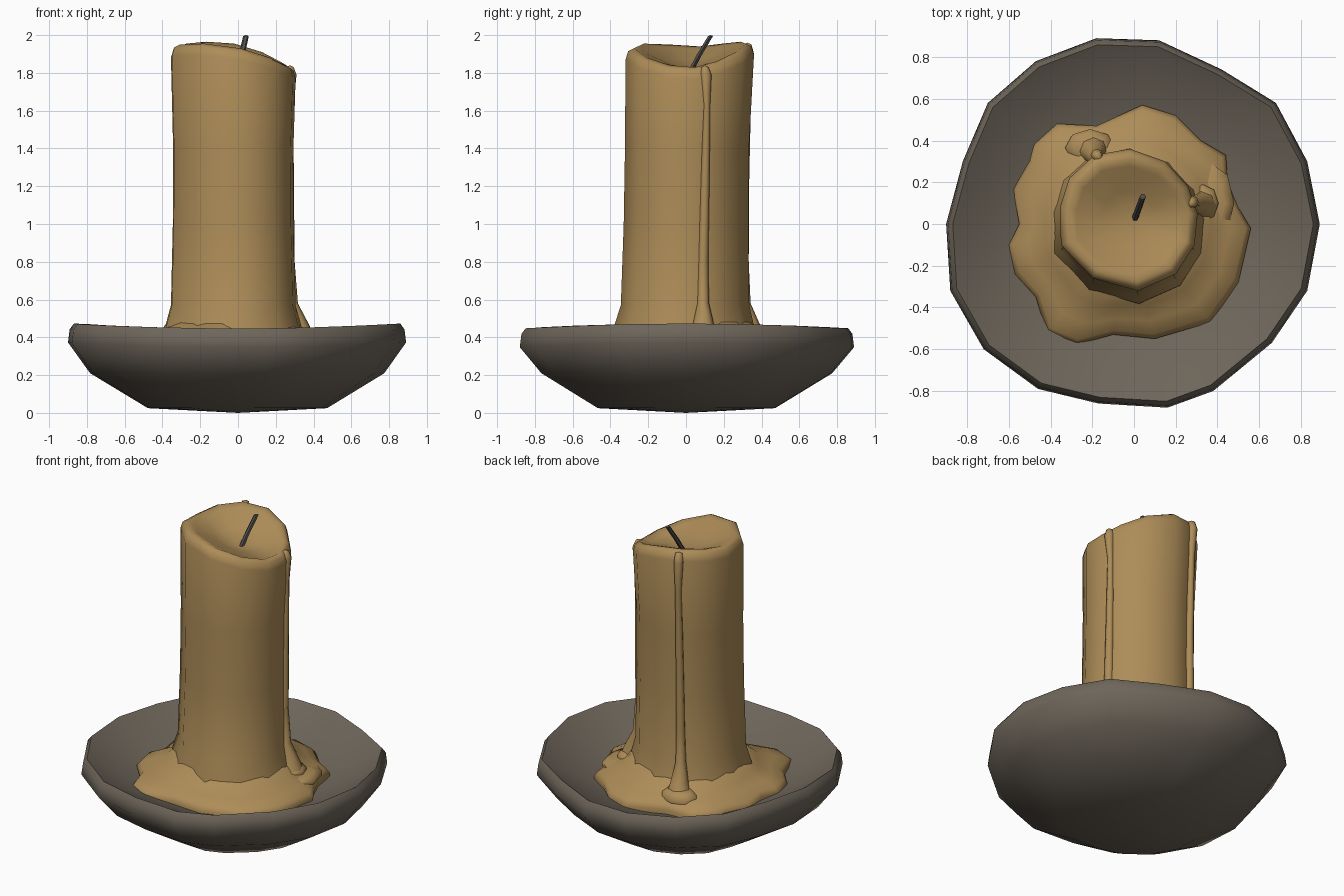
import bpy, bmesh, math
from mathutils import Vector

if "Cube" in bpy.data.objects:
    bpy.data.objects.remove(bpy.data.objects["Cube"])


def material(name, rgb):
    m = bpy.data.materials.new(name)
    m.diffuse_color = (*rgb, 1)
    m.use_nodes = True
    m.node_tree.nodes["Principled BSDF"].inputs["Base Color"].default_value = m.diffuse_color
    return m


WAX = material("tan wax", (0.42, 0.265, 0.098))
CLAY = material("grey brown clay", (0.155, 0.132, 0.103))
CHAR = material("charred grey", (0.085, 0.08, 0.075))


def finish(name, bm, mat, angle):
    bmesh.ops.recalc_face_normals(bm, faces=bm.faces)
    me = bpy.data.meshes.new(name)
    bm.to_mesh(me)
    bm.free()
    me.materials.append(mat)
    ob = bpy.data.objects.new(name, me)
    bpy.context.collection.objects.link(ob)
    bpy.ops.object.select_all(action='DESELECT')
    ob.select_set(True)
    bpy.context.view_layer.objects.active = ob
    bpy.ops.object.shade_smooth_by_angle(angle=math.radians(angle))
    return ob


def loft(name, rings, start, end, mat, angle=60):
    """Skin equal-sized rings of points and close both ends with a fan to a point."""
    bm = bmesh.new()
    vs = [[bm.verts.new(p) for p in r] for r in rings]
    n = len(vs[0])
    for a, b in zip(vs, vs[1:]):
        for i in range(n):
            j = (i + 1) % n
            bm.faces.new((a[i], a[j], b[j], b[i]))
    for r, p in ((vs[0], start), (vs[-1], end)):
        c = bm.verts.new(p)
        for i in range(n):
            bm.faces.new((r[i], r[(i + 1) % n], c))
    return finish(name, bm, mat, angle)


def circle(x, y, z, r, n):
    return [(x + r * math.cos(2 * math.pi * i / n), y + r * math.sin(2 * math.pi * i / n), z)
            for i in range(n)]


# Dish: uneven hand-made outline scaled along a bowl profile
dish_outline = [(.89, 0), (.83, .3), (.68, .58), (.42, .74), (.12, .88), (-.18, .89),
                (-.47, .78), (-.7, .58), (-.82, .3), (-.9, 0), (-.88, -.32), (-.72, -.6),
                (-.46, -.79), (-.17, -.86), (.16, -.88), (.38, -.8), (.66, -.57), (.83, -.32)]
dish_profile = [(.53, .025), (.87, .21), (1, .36), (.99, .43), (.965, .46),
                (.93, .44), (.78, .365), (.6, .30), (.35, .25)]
dish_rings = []
for s, z in dish_profile:
    wave = .013 if z > .34 and s > .9 else 0
    dish_rings.append([(x * s, y * s, z + wave * math.cos(2 * math.atan2(y, x)))
                       for x, y in dish_outline])
loft("dish", dish_rings, (0, 0, 0), (0, 0, .24), CLAY, 70)

# Melted wax pool: lobed edge blending into the candle foot
pool_outline = [(.56, -.02), (.5, .08), (.45, .2), (.44, .33), (.32, .4), (.2, .52),
                (.04, .57), (-.18, .47), (-.37, .48), (-.48, .38), (-.5, .3), (-.58, .17),
                (-.55, 0), (-.6, -.1), (-.57, -.24), (-.47, -.35), (-.42, -.52),
                (-.28, -.58), (-.1, -.53), (.1, -.55), (.37, -.47), (.5, -.28)]
pool_rings = []
for t, z in [(.06, .26), (0, .325), (.1, .355), (.4, .385), (.75, .42), (1, .48)]:
    ring = []
    for x, y in pool_outline:
        d = Vector((x + .03, y)).normalized() * .345
        ring.append((x + (d.x - .03 - x) * t, y + (d.y - y) * t, z))
    pool_rings.append(ring)
loft("wax_pool", pool_rings, (0, 0, .24), (-.03, 0, .5), WAX, 70)

# Candle: slightly waisted column with an uneven, hollowed top
top_outline = [(.305, .05), (.26, .18), (.15, .3), (-.02, .36), (-.19, .33), (-.31, .22),
               (-.355, .08), (-.35, -.1), (-.2, -.26), (.02, -.32), (.2, -.24), (.29, -.1)]
rim_z = [1.83, 1.86, 1.91, 1.955, 1.965, 1.955, 1.94, 1.95, 1.955, 1.93, 1.88, 1.84]


def candle_ring(scale, height, dy=0):
    return [(-.025 + (x + .025) * scale, .02 + dy + (y - .02) * scale, height(z))
            for (x, y), z in zip(top_outline, rim_z)]


candle_rings = [candle_ring(1.15, lambda z: .3, -.02), candle_ring(1.09, lambda z: .46, -.03),
                candle_ring(1.0, lambda z: .57, -.025), candle_ring(.97, lambda z: 1.0, -.02),
                candle_ring(.965, lambda z: 1.4, -.015), candle_ring(1, lambda z: z - .06),
                candle_ring(.96, lambda z: z - .015), candle_ring(.87, lambda z: z),
                candle_ring(.76, lambda z: z - .015),
                candle_ring(.4, lambda z: 1.825 + (z - 1.825) * .4)]
loft("candle", candle_rings, (-.02, 0, .28), (0, .02, 1.82), WAX, 60)


# Drips running down the candle, each ending in a flattened blob
def drip(name, path, end_blobs):
    rings = [circle(x, y, z, r, 8) for x, y, z, r in path]
    a, b = Vector(path[0][:3]), Vector(path[-1][:3])
    loft(name, rings, a + Vector((0, 0, .01)), b, WAX)
    for k, (x, y, z, rx, ry, h) in enumerate(end_blobs):
        rings = [[(x + rx * s * math.cos(i * math.pi / 4), y + ry * s * math.sin(i * math.pi / 4), z + h * f)
                  for i in range(8)] for s, f in ((1, -.6), (1, .3), (.6, .9))]
        loft(f"{name}_blob_{k + 1}", rings, (x, y, z - h), (x, y, z + h), WAX, 70)


drip("right_drip", [(.275, .10, 1.83, .02), (.28, .105, 1.79, .03), (.275, .11, 1.63, .018),
                    (.272, .10, 1.2, .024), (.272, .09, .8, .028), (.285, .09, .58, .032),
                    (.32, .09, .46, .06), (.33, .09, .38, .08)],
     [(.33, .10, .41, .075, .09, .03), (.37, .10, .37, .11, .19, .03)])
drip("back_drip", [(-.175, .325, 1.95, .022), (-.178, .33, 1.90, .03), (-.172, .325, 1.7, .02),
                   (-.172, .31, 1.2, .024), (-.175, .305, .8, .027), (-.18, .31, .58, .032),
                   (-.19, .34, .46, .055), (-.2, .36, .38, .08)],
     [(-.21, .365, .39, .12, .09, .04)])

# Wick leaning backwards
wick_rings = [circle(0, .015, 1.79, .016, 6), circle(.02, .07, 1.895, .016, 6),
              circle(.042, .13, 1.995, .015, 6)]
loft("wick", wick_rings, (0, .015, 1.78), (.043, .132, 2.0), CHAR, 40)
